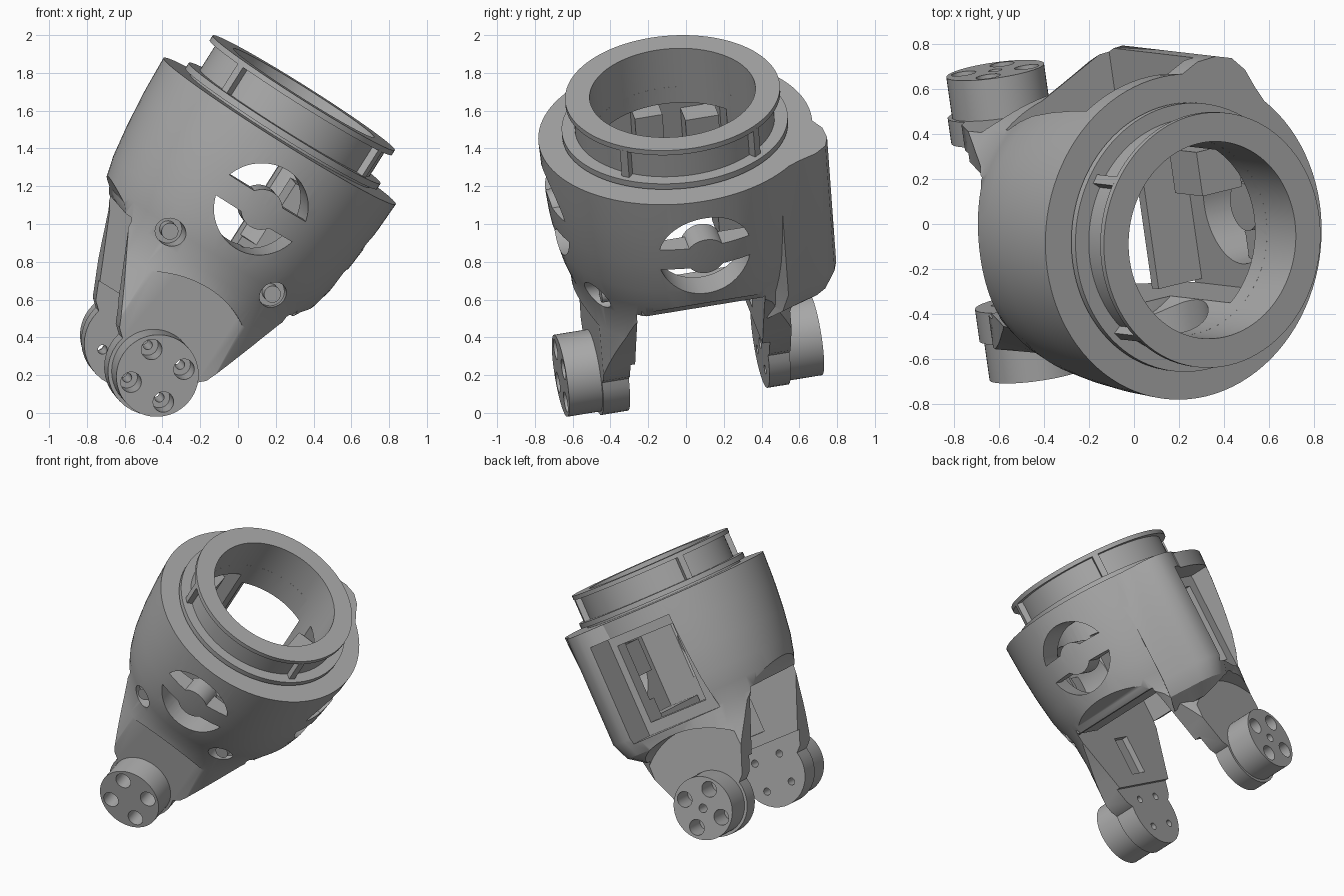
import bpy, bmesh, math
from mathutils import Vector, Matrix

if "Cube" in bpy.data.objects:
    bpy.data.objects.remove(bpy.data.objects["Cube"])

grey = bpy.data.materials.new("light grey")
grey.use_nodes = True
grey.diffuse_color = (0.4, 0.4, 0.4, 1)
grey.node_tree.nodes["Principled BSDF"].inputs["Base Color"].default_value = grey.diffuse_color

# Tilted frame: origin midway between the pins, z along the bore, y along the pins
AXIS = Vector((0.533, -0.062, 0.845)).normalized()
PIN = Vector((-0.14, 0.98, 0.16))
PIN = (PIN - AXIS * PIN.dot(AXIS)).normalized()
FRAME = Matrix((PIN.cross(AXIS), PIN, AXIS)).transposed().to_4x4()
FRAME.translation = (-0.525, 0.03, 0.31)


def finish(bm, name):
    bmesh.ops.recalc_face_normals(bm, faces=bm.faces)
    mesh = bpy.data.meshes.new(name)
    bm.to_mesh(mesh)
    bm.free()
    mesh.materials.append(grey)
    ob = bpy.data.objects.new(name, mesh)
    bpy.context.collection.objects.link(ob)
    return ob


def box(name, x, y, z):
    bm = bmesh.new()
    bmesh.ops.create_cube(bm, size=1)
    for v in bm.verts:
        v.co = [(r[0] + r[1]) / 2 + c * (r[1] - r[0]) for c, r in zip(v.co, (x, y, z))]
    return finish(bm, name)


def rod(name, axis, r, lo, hi, a=0, b=0, n=64):
    """Cylinder along an axis; a, b are the other two coordinates."""
    bm = bmesh.new()
    bmesh.ops.create_cone(bm, cap_ends=True, segments=n, radius1=r, radius2=r, depth=hi - lo)
    mid = (lo + hi) / 2
    turn, pos = {
        'x': (Matrix.Rotation(math.pi / 2, 4, 'Y'), (mid, a, b)),
        'y': (Matrix.Rotation(math.pi / 2, 4, 'X'), (a, mid, b)),
        'z': (Matrix.Identity(4), (a, b, mid))}[axis]
    bm.transform(Matrix.Translation(pos) @ turn)
    return finish(bm, name)


def loft(name, layers):
    """Solid through matching closed rings of points."""
    bm = bmesh.new()
    rings = [[bm.verts.new(p) for p in layer] for layer in layers]
    bm.faces.new(rings[0])
    bm.faces.new(rings[-1])
    for low, high in zip(rings, rings[1:]):
        for i in range(len(low)):
            bm.faces.new((low[i - 1], low[i], high[i], high[i - 1]))
    return finish(bm, name)


def lathe(name, profile, closed=False, n=96):
    bm = bmesh.new()
    vs = [bm.verts.new((r, 0, z)) for r, z in profile]
    es = [bm.edges.new(p) for p in zip(vs, vs[1:])]
    if closed:
        es.append(bm.edges.new((vs[-1], vs[0])))
    bmesh.ops.spin(bm, geom=vs + es, axis=(0, 0, 1), cent=(0, 0, 0),
                   angle=math.tau, steps=n, use_duplicate=False)
    bmesh.ops.remove_doubles(bm, verts=bm.verts, dist=0.0005)
    return finish(bm, name)


def combine(ob, other, op):
    mod = ob.modifiers.new("shape", 'BOOLEAN')
    mod.operation, mod.object, mod.solver = op, other, 'EXACT'
    dg = bpy.context.evaluated_depsgraph_get()
    dg.update()
    mesh = bpy.data.meshes.new_from_object(ob.evaluated_get(dg))
    ob.modifiers.clear()
    ob.data = mesh
    bpy.data.objects.remove(other)


def cut(ob, other):
    combine(ob, other, 'DIFFERENCE')


def join(ob, other):
    combine(ob, other, 'UNION')


# Housing: turned shell trimmed by the outline of the two arms
body = lathe("fork_housing", [(0, -0.3), (0.62, -0.3), (0.6, 0.45), (0.61, 0.6), (0.645, 0.7),
                              (0.675, 0.82), (0.7, 1.0), (0.718, 1.2), (0.727, 1.4), (0, 1.4)])
side = [(0.275, 0.1), (0.365, 0.3), (0.48, 0.55), (0.56, 0.66), (0.85, 0.85), (0.85, 1.6)]
outline = [(0.24 * math.cos(t), 0.24 * math.sin(t))
           for t in (math.radians(-195 + 10 * i) for i in range(22))]
outline += side + [(-x, z) for x, z in reversed(side)]
combine(body, loft("outline", [[(x, y, z) for x, z in outline] for y in (-1, 1)]), 'INTERSECT')

# Raised pocket surround on the back arm, tapered in at its foot
plan = [(-0.2, 0.58), (0.2, 0.755), (0.3, 0.76), (0.38, 0.735), (0.44, 0.67),
        (0.48, 0.58), (0.55, 0.45), (0.4, 0.36), (-0.2, 0.36)]
join(body, loft("surround", [[(x * s, y * s, z) for x, y in plan]
                             for s, z in ((0.78, 0.42), (0.93, 0.5), (1, 0.62), (1, 1.4))]))

# Cavity, gap between the arms and bore
cut(body, box("cavity", (-0.5, 0.5), (-0.36, 0.33), (-0.5, 1.3)))
cut(body, box("gap", (-1, 1), (-0.36, 0.33), (-0.5, 0.62)))
cut(body, box("leg_relief", (-1, 1), (-0.385, 0.37), (-0.5, 0.2)))
cut(body, rod("bore", 'z', 0.44, 0.8, 1.6))

# Flat arm faces, pins, bolt holes and inner slots
for s, flat, tip in ((-1, 0.53, 0.71), (1, 0.485, 0.67)):
    def span(near, far):
        return sorted((s * near, s * far))
    cut(body, rod("flat", 'y', 0.53, *span(flat, 1.2), n=96))
    join(body, rod("pin", 'y', 0.22, *span(flat - 0.03, tip)))
    for k in range(4):
        t = math.pi / 4 + k * math.pi / 2
        x, z = 0.145 * math.cos(t), 0.145 * math.sin(t)
        cut(body, rod("bolt", 'y', 0.025, *span(0.3, 0.9), x, z, 20))
        cut(body, rod("counterbore", 'y', 0.055, *span(flat + 0.03, 0.9), x, z, 32))
    cut(body, box("slot", (-0.08, 0.08), span(0.3, 0.4), (0.28, 0.55)))
cut(body, rod("centre_hole", 'y', 0.03, 0.3, 0.9, 0, 0, 24))

# Screw wells on the front arm
for x in (-0.32, 0.33):
    cut(body, rod("well", 'y', 0.075, -1, -0.44, x, 0.675, 32))
    join(body, rod("screw", 'y', 0.045, -0.52, -0.42, x, 0.675, 24))

# Back pocket opening into the cavity
cut(body, box("pocket", (-0.34, 0.25), (0.5, 1.0), (0.58, 1.29)))
cut(body, box("opening", (-0.26, 0.2), (0.3, 0.8), (0.66, 1.22)))

# Round windows at the front and one side, each leaving a crossbar with a hub
hole = rod("front_window", 'y', 0.25, -1, -0.3, 0, 1.04)
cut(hole, box("bar", (-0.3, 0.3), (-0.8, -0.58), (0.975, 1.105)))
cut(hole, rod("hub", 'y', 0.11, -0.8, -0.55, 0, 1.04))
cut(body, hole)
hole = rod("side_window", 'x', 0.25, 0.3, 1, 0, 1.04)
cut(hole, box("bar", (0.58, 0.8), (-0.3, 0.3), (0.975, 1.105)))
cut(hole, rod("hub", 'x', 0.11, 0.55, 0.8, 0, 1.04))
cut(body, hole)

# Flanged collar
collar = lathe("flanged_collar", [(0.44, 1.35), (0.56, 1.35), (0.56, 1.415), (0.6, 1.415), (0.6, 1.45),
                                  (0.53, 1.45), (0.53, 1.61), (0.57, 1.61), (0.57, 1.64),
                                  (0.44, 1.64)], closed=True)

# Ledge, bracket and guides inside the housing
parts = [body, collar,
         box("inner_ledge", (0.27, 0.53), (-0.34, 0.31), (0.625, 0.68)),
         box("inner_bracket", (0.25, 0.46), (0.12, 0.32), (0.97, 1.2)),
         box("inner_guide_front", (-0.52, -0.37), (-0.15, 0.0), (0.7, 1.28)),
         box("inner_guide_back", (-0.52, -0.37), (0.12, 0.3), (0.7, 1.22))]

# Collar ribs
for k, angle in enumerate((39, 141, 219, 321)):
    rib = box(f"collar_rib_{k + 1}", (0.5, 0.57), (-0.022, 0.022), (1.44, 1.615))
    rib.data.transform(Matrix.Rotation(math.radians(angle), 4, 'Z'))
    parts.append(rib)

# Tilt everything and smooth the curved faces
bpy.ops.object.select_all(action='DESELECT')
for ob in parts:
    ob.data.transform(FRAME)
    ob.select_set(True)
bpy.context.view_layer.objects.active = body
bpy.ops.object.shade_smooth_by_angle(angle=math.radians(30))
